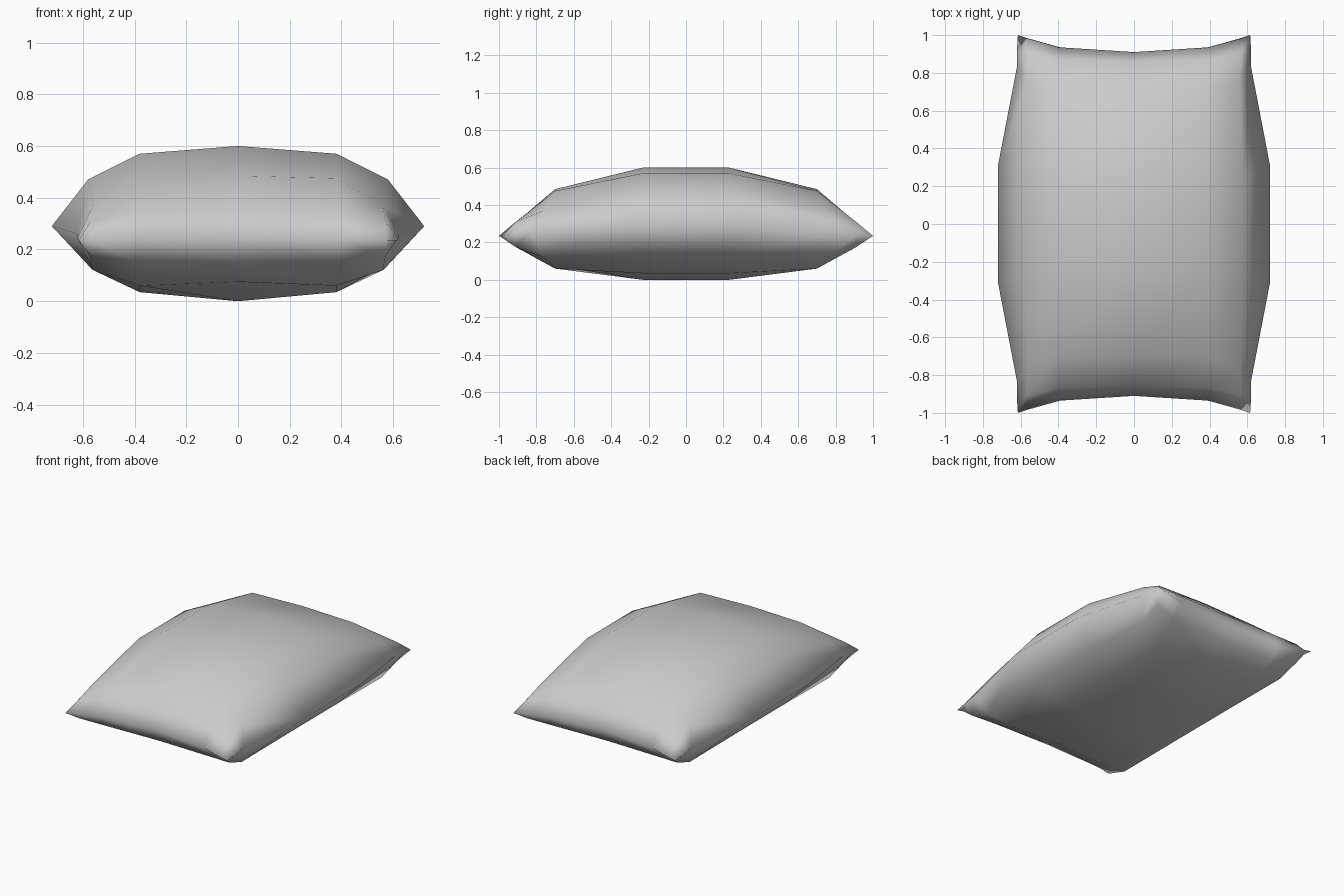
import bpy, bmesh

if "Cube" in bpy.data.objects:
    bpy.data.objects.remove(bpy.data.objects["Cube"])

# One quadrant of the cushion: rows run outward in y, columns outward in x.
# Each point is (x, y, top z, bottom z); the seam has equal heights.
QUADRANT = [
    [(0, .23, .60, .00), (.38, .23, .57, .035), (.58, .25, .47, .14), (.72, .31, .29, .29)],
    [(0, .70, .485, .075), (.38, .70, .475, .06), (.56, .76, .37, .12), (.62, .83, .26, .26)],
    [(0, .86, .34, .155), (.40, .87, .34, .155), (.57, .91, .31, .175), (.62, .92, .245, .245)],
    [(0, .91, .245, .245), (.39, .935, .24, .24), (.57, .985, .235, .235), (.615, 1, .235, .235)],
]


def sign(n):
    return -1 if n < 0 else 1


def add_side(bm, side):
    """Build the top (side 2) or bottom (side 3) skin of the cushion."""
    rows = [-4, -3, -2, -1, 1, 2, 3, 4]
    grid = []
    for r in rows:
        line = []
        for c in range(-3, 4):
            p = QUADRANT[abs(r) - 1][abs(c)]
            line.append(bm.verts.new((sign(c) * p[0], sign(r) * p[1], p[side])))
        grid.append(line)
    for j in range(len(rows) - 1):
        for i in range(6):
            bm.faces.new((grid[j][i], grid[j][i + 1], grid[j + 1][i + 1], grid[j + 1][i]))


# Two skins welded along the seam
bm = bmesh.new()
add_side(bm, 2)
add_side(bm, 3)
bmesh.ops.remove_doubles(bm, verts=bm.verts, dist=0.002)
bmesh.ops.recalc_face_normals(bm, faces=bm.faces)
for f in bm.faces:
    f.smooth = True

mesh = bpy.data.meshes.new("cushion")
bm.to_mesh(mesh)
bm.free()
cushion = bpy.data.objects.new("cushion", mesh)
bpy.context.collection.objects.link(cushion)
